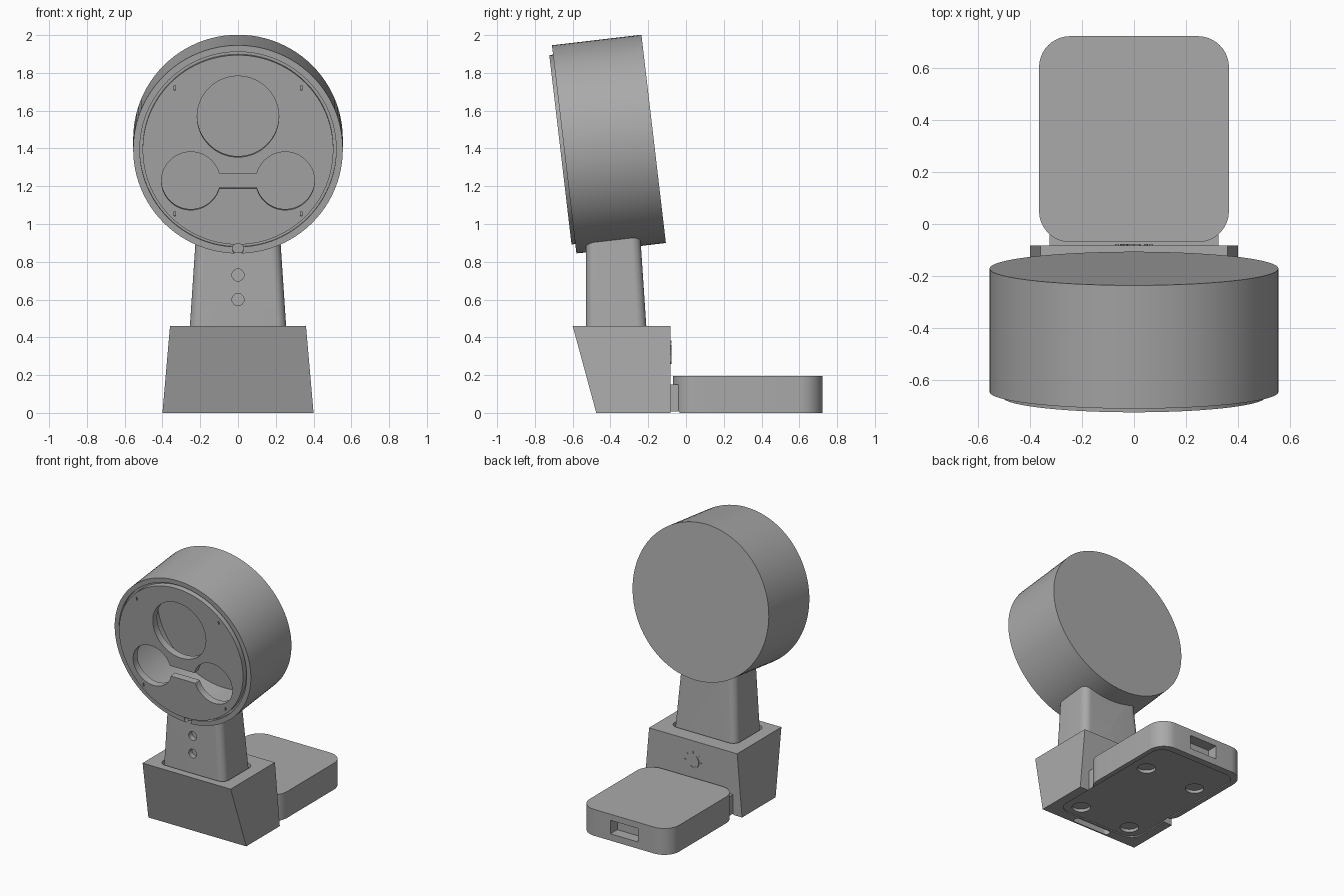
import bpy, bmesh, math
from mathutils import Matrix, Vector

cube = bpy.data.objects.get("Cube")
if cube:
    bpy.data.objects.remove(cube, do_unlink=True)

grey = bpy.data.materials.new("plain_grey")
grey.use_nodes = True
grey.diffuse_color = (0.4, 0.4, 0.4, 1)
grey.node_tree.nodes["Principled BSDF"].inputs["Base Color"].default_value = (0.4, 0.4, 0.4, 1)

# Frame of the tilted head: local z points out of its front face
HEAD = Matrix.Translation((0, -0.645, 1.395)) @ Matrix.Rotation(math.radians(96.7), 4, "X")


def finish(name, bm, matrix=None):
    bmesh.ops.recalc_face_normals(bm, faces=bm.faces)
    if matrix:
        bm.transform(matrix)
    mesh = bpy.data.meshes.new(name)
    bm.to_mesh(mesh)
    bm.free()
    mesh.materials.append(grey)
    obj = bpy.data.objects.new(name, mesh)
    bpy.context.collection.objects.link(obj)
    return obj


def activate(obj):
    bpy.ops.object.select_all(action="DESELECT")
    obj.select_set(True)
    bpy.context.view_layer.objects.active = obj


def smooth(obj):
    activate(obj)
    bpy.ops.object.shade_smooth_by_angle(angle=math.radians(30))


def cut(obj, cutters):
    activate(obj)
    for c in cutters:
        mod = obj.modifiers.new("cut", "BOOLEAN")
        mod.operation = "DIFFERENCE"
        mod.solver = "EXACT"
        mod.object = c
        bpy.ops.object.modifier_apply(modifier=mod.name)
    for c in cutters:
        bpy.data.objects.remove(c, do_unlink=True)


def loft(name, sections, steps=10):
    """Stack rounded rectangles (half x, y min, y max, corner radius, z)."""
    bm = bmesh.new()
    rings = []
    for hx, y0, y1, r, z in sections:
        ring = []
        corners = [(hx - r, y1 - r), (r - hx, y1 - r), (r - hx, y0 + r), (hx - r, y0 + r)]
        for q, (cx, cy) in enumerate(corners):
            for i in range(steps + 1 if r else 1):
                a = math.pi / 2 * (q + i / steps)
                ring.append(bm.verts.new((cx + r * math.cos(a), cy + r * math.sin(a), z)))
        rings.append(ring)
    for a, b in zip(rings, rings[1:]):
        for i in range(len(a)):
            j = (i + 1) % len(a)
            bm.faces.new((a[i], a[j], b[j], b[i]))
    bm.faces.new(rings[0])
    bm.faces.new(rings[-1])
    return finish(name, bm)


def cylinder(name, r, depth, centre, frame=Matrix(), segments=64):
    bm = bmesh.new()
    bmesh.ops.create_cone(bm, cap_ends=True, segments=segments, radius1=r, radius2=r, depth=depth)
    return finish(name, bm, frame @ Matrix.Translation(centre))


def box(name, size, centre, frame=Matrix()):
    bm = bmesh.new()
    bmesh.ops.create_cube(bm, size=1)
    return finish(name, bm, frame @ Matrix.Translation(centre) @ Matrix.Diagonal((*size, 1)))


def lathe(name, profile, frame, segments=96):
    bm = bmesh.new()
    verts = [bm.verts.new((r, 0, z)) for r, z in profile]
    edges = [bm.edges.new(pair) for pair in zip(verts, verts[1:])]
    bmesh.ops.spin(bm, geom=verts + edges, cent=(0, 0, 0), axis=(0, 0, 1),
                   angle=2 * math.pi, steps=segments)
    bmesh.ops.remove_doubles(bm, verts=bm.verts, dist=0.0005)
    return finish(name, bm, frame)


# Hollow head with a stepped lip around the front opening
shell = lathe("head_shell", [(0, -0.477), (0.555, -0.477), (0.555, 0), (0.52, 0), (0.52, -0.02),
                             (0.49, -0.02), (0.49, -0.06), (0.505, -0.06), (0.505, -0.43),
                             (0, -0.43)], HEAD)
cut(shell, [cylinder("notch", 0.03, 0.06, (0, -0.53, 0), HEAD, 32)])
smooth(shell)

# Front plate with three round openings, a joining slot and four small marks
plate = cylinder("front_plate", 0.505, 0.05, (0, 0, -0.005), HEAD, 96)
holes = [cylinder("hole", r, 0.3, (x, v, 0), HEAD)
         for x, v, r in [(0, 0.177, 0.216), (0.25, -0.166, 0.155), (-0.25, -0.166, 0.155)]]
holes.append(box("slot", (0.24, 0.08, 0.3), (0, -0.166, 0), HEAD))
holes += [box("mark", (0.008, 0.025, 0.03), (x, v, 0.02), HEAD)
          for x in (-0.335, 0.335) for v in (-0.34, 0.33)]
holes.append(cylinder("notch", 0.03, 0.06, (0, -0.53, 0), HEAD, 32))
cut(plate, holes)
smooth(plate)

# Tapered neck, trimmed to the curve of the head, with two button holes
UPRIGHT = Matrix.Rotation(math.radians(90), 4, "X")
neck = loft("neck", [(0.26, -0.53, -0.205, 0.05, 0.38), (0.222, -0.53, -0.243, 0.05, 0.95)])
cut(neck, [cylinder("head_seat", 0.545, 0.8, (0, 0, -0.3), HEAD, 96)]
    + [cylinder("button_hole", 0.032, 0.08, (0, z, 0.53), UPRIGHT, 32) for z in (0.6, 0.73)])
smooth(neck)

# Recess and foot pockets shared by everything that touches the ground
FEET = [(x, y) for x in (-0.21, 0.21) for y in (-0.3, 0.38)]


def underside():
    return [loft("recess", [(0.33, -0.4, 0.67, 0.09, -0.02), (0.33, -0.4, 0.67, 0.09, 0.008)])]


def foot_pockets(front):
    return [cylinder("foot", 0.062, 0.06, (x, y, 0), segments=48)
            for x, y in FEET if (y < 0) == front]


# Base block: flared downwards, front leaning out towards the top
base = loft("base", [(0.4, -0.475, -0.083, 0, 0), (0.36, -0.6, -0.083, 0, 0.46)])
cut(base, [loft("neck_gap", [(0.268, -0.542, -0.195, 0.055, 0.43), (0.268, -0.542, -0.195, 0.055, 0.5)]),
           loft("cable_slot", [(0.15, -0.465, -0.415, 0.024, -0.05), (0.15, -0.465, -0.415, 0.024, 0.1)])]
    + underside() + foot_pockets(True))
smooth(base)

# Rear pad with a socket at the back
pad = loft("rear_pad", [(0.365, -0.07, 0.722, 0.12, 0), (0.365, -0.07, 0.722, 0.12, 0.195)])
cut(pad, [box("socket", (0.225, 0.16, 0.1), (0, 0.722, 0.1))] + underside() + foot_pockets(False))
smooth(pad)

# Bridge joining the pad to the base
bridge = loft("bridge", [(0.325, -0.09, -0.04, 0, 0), (0.325, -0.09, -0.04, 0, 0.15)])
cut(bridge, underside())

# Thin crescent with short rays on the back of the base
bm = bmesh.new()
arc = []
for i in range(17):
    a = math.radians(-120 + i * 11)
    arc.append([bm.verts.new((-r * math.cos(a), r * math.sin(a), 0)) for r in (0.042, 0.05)])
for a, b in zip(arc, arc[1:]):
    bm.faces.new((a[0], a[1], b[1], b[0]))
ext = bmesh.ops.extrude_face_region(bm, geom=bm.faces[:])
bmesh.ops.translate(bm, vec=(0, 0, 0.006),
                    verts=[v for v in ext["geom"] if isinstance(v, bmesh.types.BMVert)])
finish("back_crescent", bm, Matrix.Translation((0, -0.077, 0.31)) @ UPRIGHT)
for k in range(5):
    ray = Matrix.Rotation(math.radians(k * 45 - 90), 4, "Z")
    box("back_ray", (0.005, 0.015, 0.006), (0, 0.065, 0),
        Matrix.Translation((0, -0.08, 0.31)) @ UPRIGHT @ ray)
